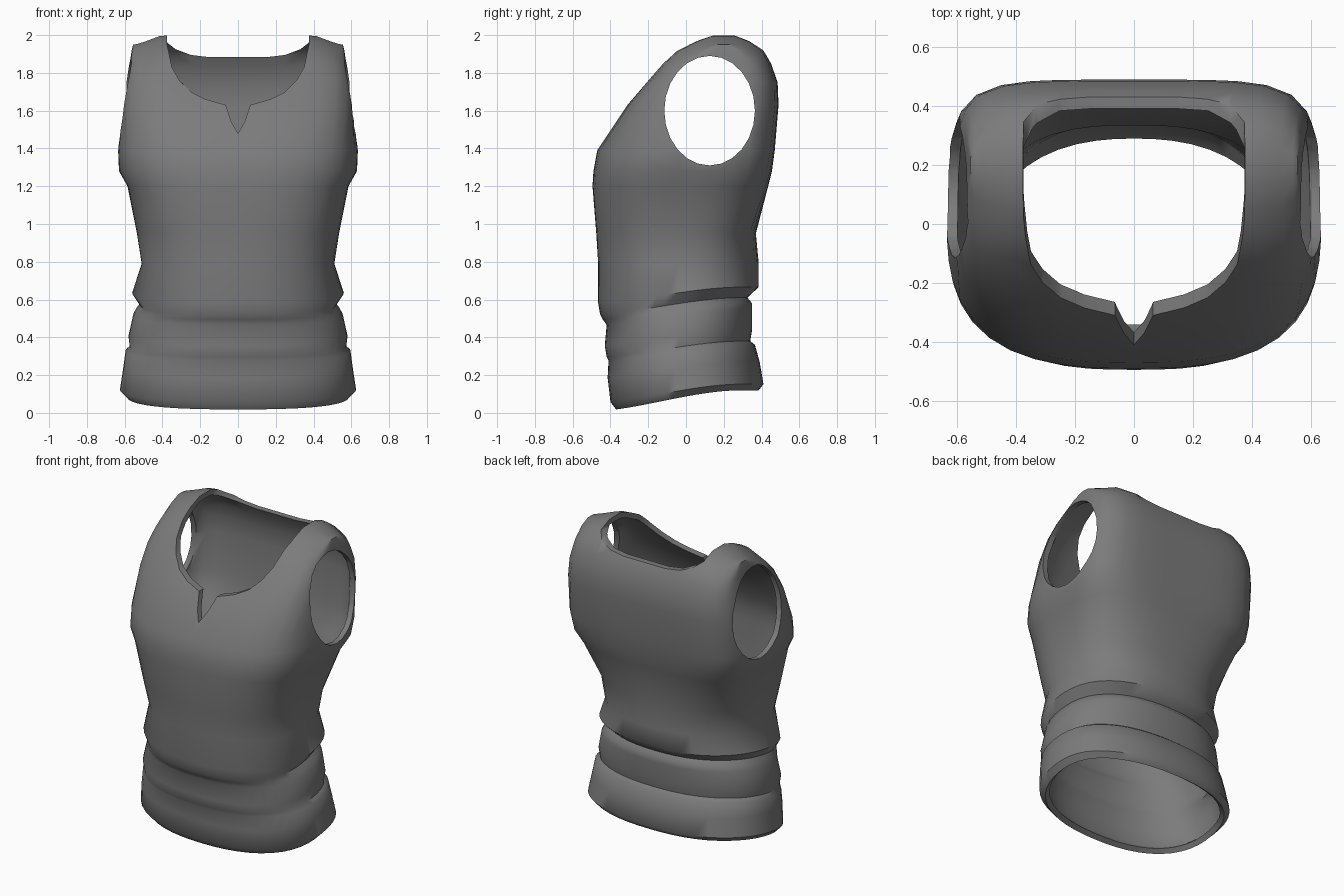
import bpy, bmesh, math

if "Cube" in bpy.data.objects:
    bpy.data.objects.remove(bpy.data.objects["Cube"])

SEG = 48
cloth = bpy.data.materials.new("grey cloth")
cloth.diffuse_color = (0.2, 0.2, 0.2, 1)
cloth.use_nodes = True
cloth.node_tree.nodes["Principled BSDF"].inputs["Base Color"].default_value = cloth.diffuse_color

# body profile: front height, half width, front y, back y
RINGS = [
    (.005, .59, -.37, .385), (.05, .625, -.40, .41), (.18, .607, -.415, .39),
    (.27, .595, -.41, .365), (.29, .573, -.42, .34), (.35, .58, -.43, .35),
    (.46, .555, -.42, .35), (.49, .54, -.44, .35), (.52, .52, -.455, .325),
    (.58, .56, -.465, .385), (.79, .51, -.465, .385), (.95, .535, -.475, .37),
    (1.2, .585, -.495, .435), (1.28, .63, -.49, .455), (1.39, .635, -.47, .47),
    (1.63, .615, -.31, .49), (1.75, .597, -.21, .485), (1.85, .58, -.125, .45),
    (1.92, .57, -.05, .41), (1.97, .563, .05, .34), (2.0, .555, .14, .26)]


def smooth(t):
    t = min(max(t, 0), 1)
    return t * t * (3 - 2 * t)


def add_object(name, bm):
    bmesh.ops.recalc_face_normals(bm, faces=bm.faces)
    me = bpy.data.meshes.new(name)
    bm.to_mesh(me)
    bm.free()
    me.materials.append(cloth)
    ob = bpy.data.objects.new(name, me)
    bpy.context.collection.objects.link(ob)
    return ob


def prism(name, pts, push):
    """Closed prism from a planar outline, extruded along push."""
    bm = bmesh.new()
    face = bm.faces.new([bm.verts.new(p) for p in pts])
    ext = bmesh.ops.extrude_face_region(bm, geom=[face], use_keep_orig=True)
    moved = [v for v in ext["geom"] if isinstance(v, bmesh.types.BMVert)]
    bmesh.ops.translate(bm, vec=push, verts=moved)
    ob = add_object(name, bm)
    ob.hide_render = True
    return ob


def mirrored(half):
    return half + [(-x, z) for x, z in reversed(half) if x > 0]


# garment body: lofted rings, squarer towards the shoulders
bm = bmesh.new()
rows = []
for zr, w, yf, yb in RINGS:
    yc, h = (yf + yb) / 2, (yb - yf) / 2
    n_front = 2.3 + .5 * smooth((zr - .7) / .5) + 3.2 * smooth((zr - 1.4) / .55)
    n_back = 2.3 + 2.7 * smooth((zr - .8) / .7) + smooth((zr - 1.8) / .15)
    rise = .09 * (1 - smooth((zr - .55) / .24)) + .025 * (1 - smooth(zr / .1))
    row = []
    for i in range(SEG):
        a = 2 * math.pi * i / SEG
        c, s = math.cos(a), math.sin(a)
        n = n_front if s < 0 else n_back
        r = (abs(c) ** n + abs(s) ** n) ** (-1 / n)
        x, y = w * c * r, yc + h * s * r
        z = zr + rise * smooth((y + .55) / .85)
        z -= .05 * smooth((abs(x) - .38) / .18) * smooth((z - 1.75) / .2)
        row.append(bm.verts.new((x, y, z)))
    rows.append(row)
for lo, hi in zip(rows, rows[1:]):
    for i in range(SEG):
        j = (i + 1) % SEG
        bm.faces.new((lo[i], lo[j], hi[j], hi[i]))
# shoulder ridge closed by strips running front to back
top = rows[-1]
for i in range(SEG // 2):
    loop = [top[i], top[i + 1], top[SEG - i - 1], top[(SEG - i) % SEG]]
    bm.faces.new(list(dict.fromkeys(loop)))
body = add_object("sleeveless_top", bm)

# cloth thickness
shell = body.modifiers.new("thickness", "SOLIDIFY")
shell.thickness = .035
shell.offset = -1

# neckline cutters: notched front scoop and shallow back scoop
front = mirrored([(.385, 2.2), (.375, 1.95), (.35, 1.83), (.31, 1.76), (.25, 1.7),
                  (.17, 1.66), (.065, 1.63), (.035, 1.54), (0, 1.48)])
back = mirrored([(.385, 2.2), (.375, 1.96), (.33, 1.925), (.25, 1.895), (.15, 1.883)])
cutters = [prism("front_neck_cutter", [(x, -1, z) for x, z in front], (0, 1.2, 0)),
           prism("back_neck_cutter", [(x, .19, z) for x, z in back], (0, 1, 0))]

# armhole cutters
for name, side in (("right", 1), ("left", -1)):
    hole = []
    for i in range(24):
        a = 2 * math.pi * i / 24
        hole.append((side * .42, .125 + .24 * math.cos(a), 1.6 + .29 * math.sin(a)))
    cutters.append(prism(name + "_armhole_cutter", hole, (side * .6, 0, 0)))

for cutter in cutters:
    cut = body.modifiers.new(cutter.name, "BOOLEAN")
    cut.object = cutter
    cut.operation = "DIFFERENCE"
    cut.solver = "EXACT"

# apply the cuts and smooth the cloth
bpy.context.view_layer.objects.active = body
body.select_set(True)
for m in list(body.modifiers):
    bpy.ops.object.modifier_apply(modifier=m.name)
for cutter in cutters:
    bpy.data.objects.remove(cutter)
bpy.ops.object.shade_smooth_by_angle(angle=math.radians(50))
